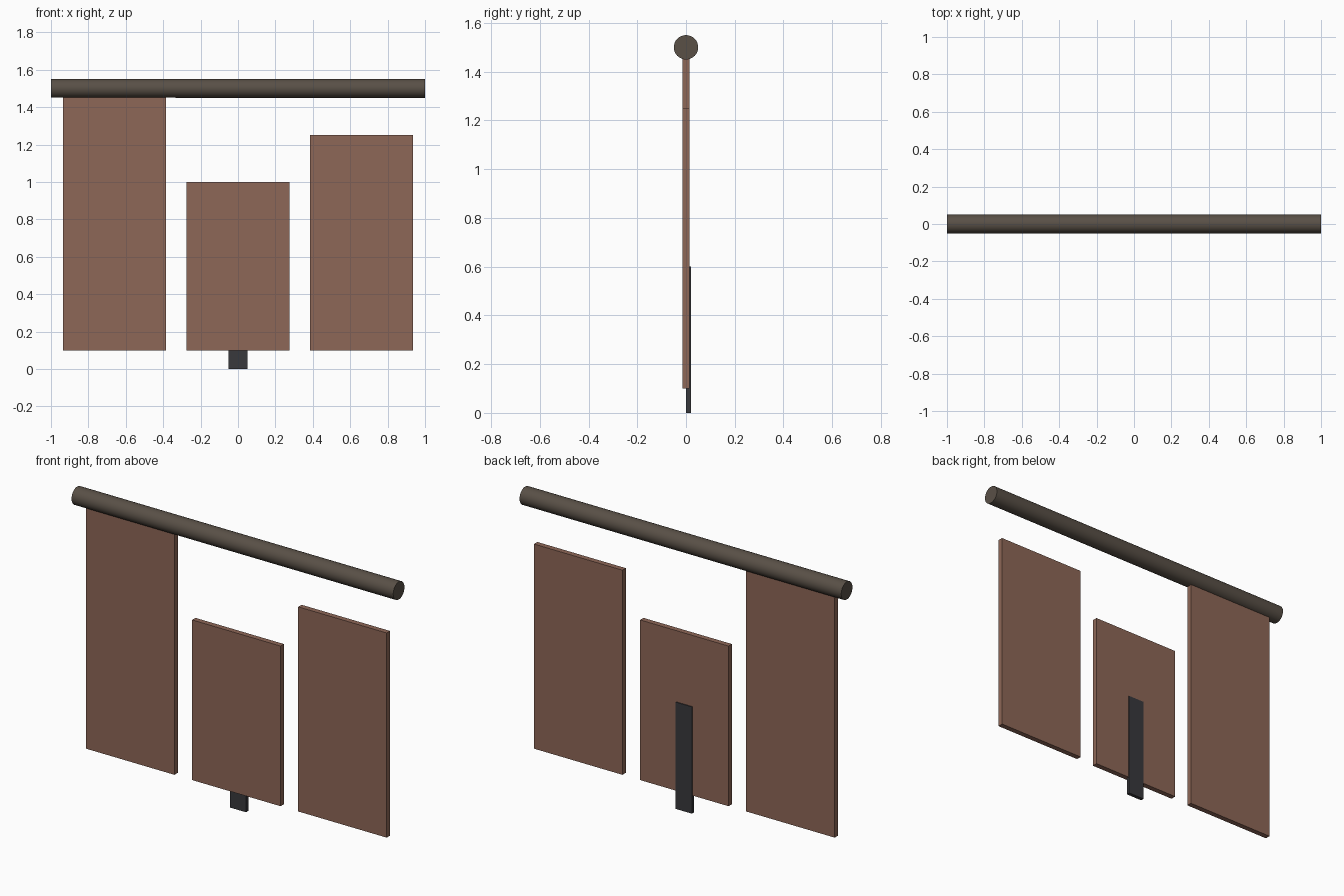
import bpy
import math

if "Cube" in bpy.data.objects:
    bpy.data.objects.remove(bpy.data.objects["Cube"])


def material(name, rgb):
    mat = bpy.data.materials.new(name)
    mat.diffuse_color = (*rgb, 1)
    mat.use_nodes = True
    mat.node_tree.nodes["Principled BSDF"].inputs["Base Color"].default_value = mat.diffuse_color
    return mat


def box(name, x, y, z, mat):
    # Box from (min, max) ranges on each axis
    ranges = (x, y, z)
    bpy.ops.mesh.primitive_cube_add(size=1, location=[(a + b) / 2 for a, b in ranges])
    ob = bpy.context.object
    ob.name = name
    ob.scale = [b - a for a, b in ranges]
    bpy.ops.object.transform_apply(location=False, rotation=False, scale=True)
    ob.data.materials.append(mat)
    return ob


terracotta = material("terracotta", (0.27, 0.135, 0.095))
bronze = material("bronze", (0.10, 0.08, 0.062))
charcoal = material("charcoal", (0.04, 0.04, 0.045))

# Horizontal top rod
bpy.ops.mesh.primitive_cylinder_add(vertices=32, radius=0.05, depth=2,
                                    location=(0, 0, 1.5), rotation=(0, math.pi / 2, 0))
rod = bpy.context.object
rod.name = "top_rod"
rod.data.materials.append(bronze)
bpy.ops.object.shade_smooth_by_angle(angle=math.radians(30))

# Three panels of different heights; the tallest runs up into the rod
for name, cx, top in (("left_panel", -0.66, 1.5),
                      ("middle_panel", 0, 1.0),
                      ("right_panel", 0.66, 1.25)):
    box(name, (cx - 0.275, cx + 0.275), (-0.015, 0.015), (0.1, top), terracotta)

# Support strip behind the middle panel
box("support_strip", (-0.05, 0.05), (0, 0.02), (0, 0.6), charcoal)
